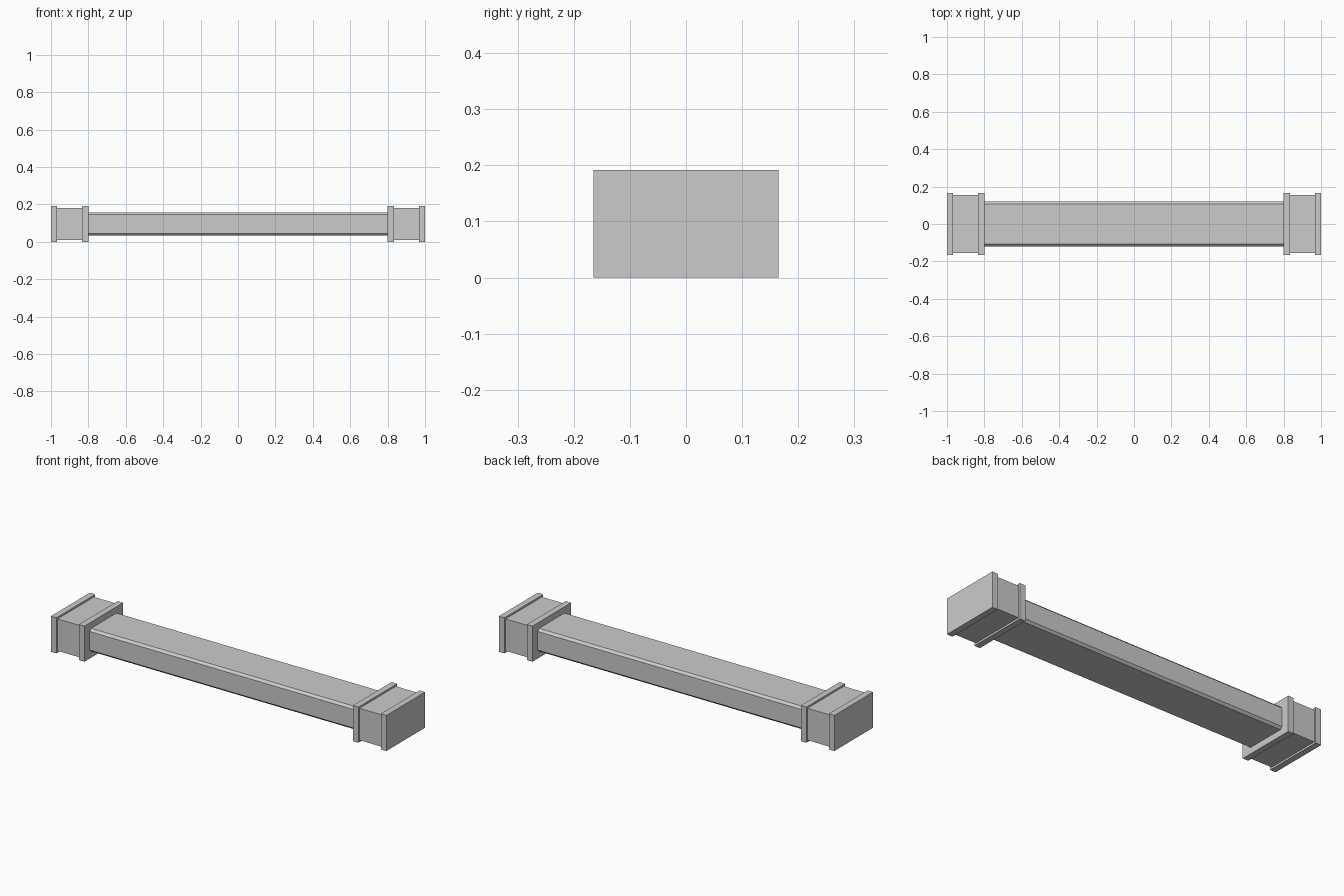
import bpy
import bmesh

cube = bpy.data.objects.get("Cube")
if cube:
    bpy.data.objects.remove(cube, do_unlink=True)

MID_Z = 0.096

grey = bpy.data.materials.new("light_grey")
grey.use_nodes = True
colour = (0.6, 0.6, 0.6, 1)
grey.diffuse_color = colour
grey.node_tree.nodes["Principled BSDF"].inputs["Base Color"].default_value = colour


def box(name, x0, x1, half_y, half_z, chamfer=0):
    """Box spanning x0 to x1, with optional chamfers on its long edges."""
    bm = bmesh.new()
    bmesh.ops.create_cube(bm, size=2)
    for v in bm.verts:
        v.co.x *= (x1 - x0) / 2
        v.co.y *= half_y
        v.co.z *= half_z
    if chamfer:
        long_edges = [e for e in bm.edges
                      if abs(e.verts[0].co.x - e.verts[1].co.x) > 0.01]
        bmesh.ops.bevel(bm, geom=long_edges, offset=chamfer,
                        segments=1, affect='EDGES')
    mesh = bpy.data.meshes.new(name)
    bm.to_mesh(mesh)
    bm.free()
    mesh.materials.append(grey)
    ob = bpy.data.objects.new(name, mesh)
    ob.location = ((x0 + x1) / 2, 0, MID_Z)
    bpy.context.collection.objects.link(ob)
    return ob


# Long chamfered beam
box("beam", -0.81, 0.81, 0.12, 0.062, chamfer=0.012)

# End blocks, each with a raised collar at both ends
for side, s in (("left", 1), ("right", -1)):
    for part, inner, outer, half_y, half_z in (
            ("end_block", 0.82, 0.98, 0.155, 0.086),
            ("inner_collar", 0.8, 0.833, 0.165, MID_Z),
            ("outer_collar", 0.967, 1.0, 0.165, MID_Z)):
        x0, x1 = sorted((s * inner, s * outer))
        box(f"{side}_{part}", x0, x1, half_y, half_z)
